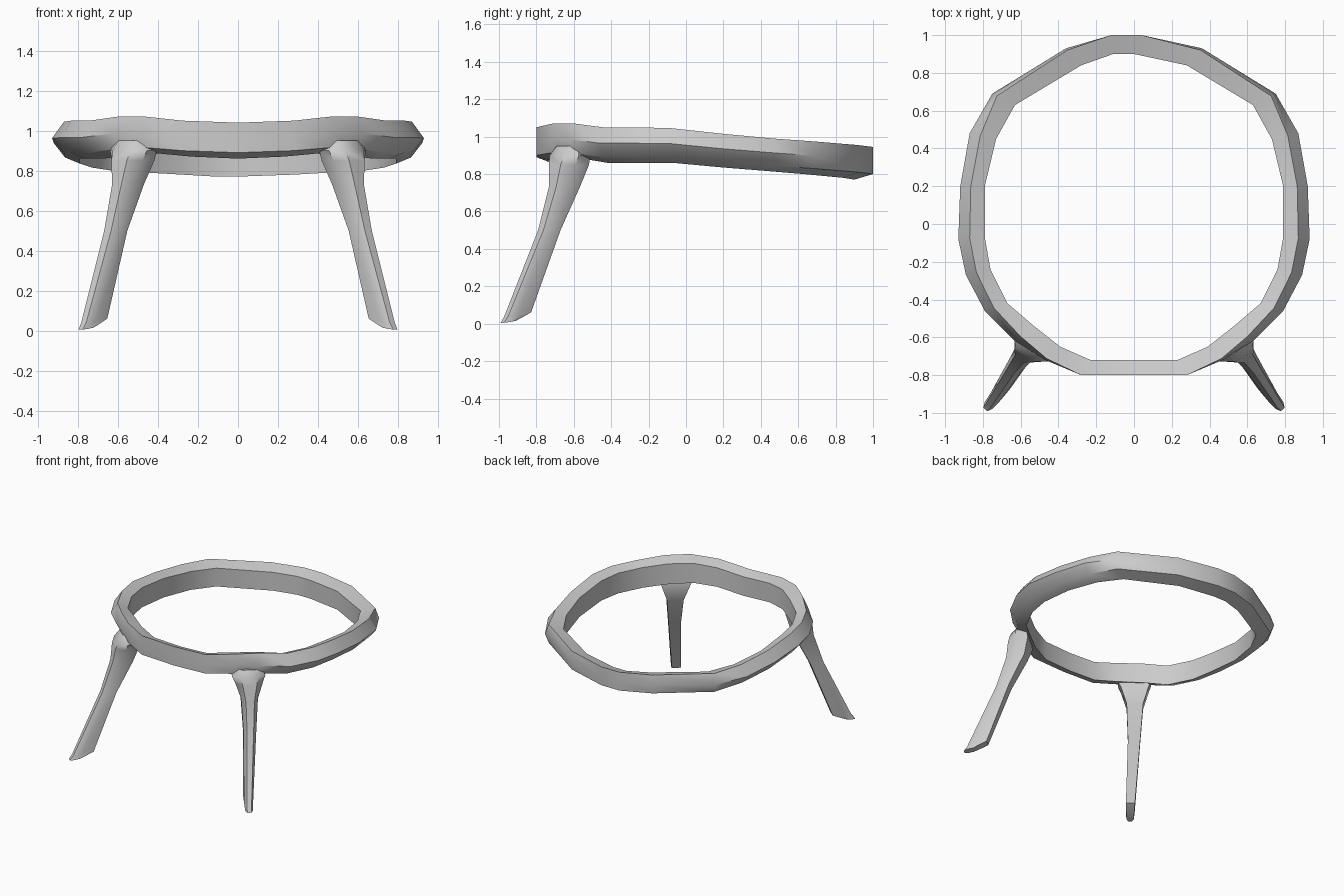
import bpy, bmesh, math
from mathutils import Vector

if "Cube" in bpy.data.objects:
    bpy.data.objects.remove(bpy.data.objects["Cube"])


def make_object(name, loops, closed):
    """Skin a list of equal-length point loops; cap the ends unless closed."""
    bm = bmesh.new()
    rows = [[bm.verts.new(p) for p in loop] for loop in loops]
    n = len(rows[0])
    pairs = list(zip(rows, rows[1:]))
    if closed:
        pairs.append((rows[-1], rows[0]))
    else:
        bm.faces.new(rows[0])
        bm.faces.new(rows[-1])
    for a, b in pairs:
        for i in range(n):
            j = (i + 1) % n
            bm.faces.new((a[i], a[j], b[j], b[i]))
    bmesh.ops.recalc_face_normals(bm, faces=bm.faces)
    me = bpy.data.meshes.new(name)
    bm.to_mesh(me)
    bm.free()
    ob = bpy.data.objects.new(name, me)
    bpy.context.collection.objects.link(ob)
    return ob


def smooth(ob, angle):
    bpy.ops.object.select_all(action='DESELECT')
    ob.select_set(True)
    bpy.context.view_layer.objects.active = ob
    bpy.ops.object.shade_smooth_by_angle(angle=math.radians(angle))


# Ring: inner x, y, outer x, y, edge inset, top z, bottom z (front to back)
STATIONS = [
    (0.23, -0.72, 0.28, -0.80, 0.0, 1.05, 0.87),
    (0.39, -0.65, 0.47, -0.72, 0.1, 1.07, 0.885),
    (0.53, -0.54, 0.63, -0.62, 0.3, 1.07, 0.88),
    (0.67, -0.42, 0.79, -0.46, 0.4, 1.05, 0.86),
    (0.76, -0.24, 0.89, -0.27, 0.43, 1.05, 0.86),
    (0.79, -0.07, 0.93, -0.08, 0.43, 1.045, 0.86),
    (0.79, 0.20, 0.92, 0.20, 0.43, 1.015, 0.835),
    (0.73, 0.45, 0.87, 0.48, 0.4, 0.99, 0.815),
    (0.63, 0.63, 0.75, 0.69, 0.2, 0.975, 0.80),
    (0.28, 0.84, 0.36, 0.93, 0.1, 0.955, 0.78),
]
FRONT = (0, -0.72, 0, -0.80, 0.0, 1.04, 0.86)
BACK = [(0.0, 0.90, 0.04, 1.0, 0.0, 0.945, 0.77),
        (-0.11, 0.90, -0.12, 1.0, 0.0, 0.945, 0.77)]


def ring_section(ix, iy, ox, oy, inset, zt, zb):
    inner, outer = Vector((ix, iy)), Vector((ox, oy))
    edge = outer.lerp(inner, inset)
    return [(ix, iy, zt - 0.03), (edge.x, edge.y, zt),
            (ox, oy, (zt + zb + 0.02) / 2),
            (edge.x, edge.y, zb + 0.03), (ix, iy, zb)]


left = [(-s[0], s[1], -s[2]) + s[3:] for s in reversed(STATIONS)]
ring = make_object("ring_frame",
                   [ring_section(*s) for s in [FRONT] + STATIONS + BACK + left], True)
smooth(ring, 38)

# Legs: centre x, y, tangential width, radial depth, z, rise of the inner side
LEG = [
    (0.765, -0.955, 0.055, 0.07, 0.01, 0.01),
    (0.725, -0.905, 0.065, 0.145, 0.05, 0.02),
    (0.62, -0.738, 0.09, 0.10, 0.50, 0.0),
    (0.562, -0.660, 0.12, 0.14, 0.73, 0.0),
    (0.545, -0.642, 0.20, 0.155, 0.85, 0.0),
    (0.54, -0.640, 0.24, 0.13, 0.90, 0.0),
    (0.535, -0.630, 0.18, 0.08, 0.95, 0.0),
]
PROFILE = [(-0.5, -0.5), (0.5, -0.5), (0.5, 0.1), (0.25, 0.5), (-0.25, 0.5), (-0.5, 0.1)]
OUT = Vector((0.64, -0.77))
SIDE = Vector((0.77, 0.64))

for name, sx in (("right_front_leg", 1), ("left_front_leg", -1)):
    loops = []
    for cx, cy, w, d, z, rise in LEG:
        pts = [Vector((cx, cy)) + SIDE * (u * w) + OUT * (v * d) for u, v in PROFILE]
        loops.append([(sx * p.x, p.y, z - rise * v) for p, (u, v) in zip(pts, PROFILE)])
    smooth(make_object(name, loops, False), 42)
